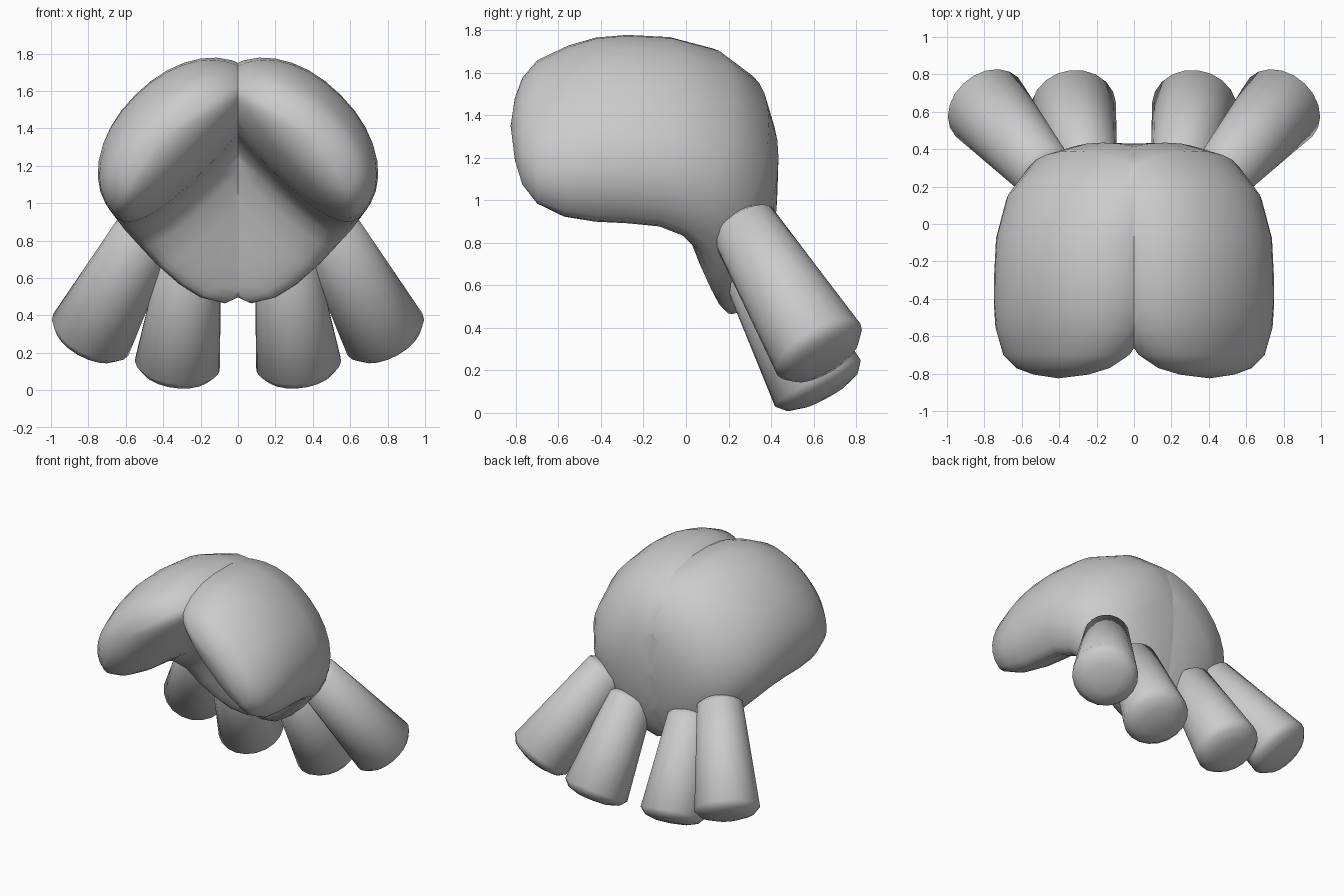
import bpy, bmesh
from math import sin, cos, pi, sqrt, copysign
from mathutils import Vector

if "Cube" in bpy.data.objects:
    bpy.data.objects.remove(bpy.data.objects["Cube"])


def loft(bm, rings, start, end):
    """Skin rings of equal size and close both ends on a pole."""
    vs = [[bm.verts.new(p) for p in r] for r in rings]
    n = len(vs[0])
    for a, b in zip(vs, vs[1:]):
        for i in range(n):
            bm.faces.new((a[i], a[(i + 1) % n], b[(i + 1) % n], b[i]))
    for ring, pole in ((vs[0], start), (vs[-1], end)):
        p = bm.verts.new(pole)
        for i in range(n):
            bm.faces.new((ring[i], ring[(i + 1) % n], p))
    bmesh.ops.recalc_face_normals(bm, faces=bm.faces[:])


def finish(bm, name):
    """Smooth shaded object mirrored over x = 0."""
    for f in bm.faces:
        f.smooth = True
    me = bpy.data.meshes.new(name)
    bm.to_mesh(me)
    bm.free()
    ob = bpy.data.objects.new(name, me)
    bpy.context.collection.objects.link(ob)
    mod = ob.modifiers.new("mirror", 'MIRROR')
    mod.use_mirror_merge = False
    return ob


# Body half: bent bean lying across a 45 degree diagonal, cut at the centre
def place(u, y, v):
    return Vector((0.1 + (u + v) / sqrt(2), y, 1.13 + (v - u) / sqrt(2)))


def signed_pow(c, e):
    return copysign(abs(c) ** e, c)


# inner y, inner v, outer y, outer v, half width, sideways shift
stations = [
    (-.805, .30, -.805, .44, .19, .06), (-.77, .24, -.77, .50, .32, .06),
    (-.70, .185, -.70, .55, .425, .05), (-.58, .125, -.54, .605, .495, .03),
    (-.43, .09, -.42, .63, .525, .01), (-.27, .075, -.28, .635, .535, 0),
    (-.14, .06, -.05, .615, .54, 0), (-.06, .02, .21, .51, .55, 0),
    (-.01, -.05, .39, .32, .555, 0), (.04, -.16, .435, .10, .56, 0),
    (.085, -.29, .43, -.13, .55, 0), (.125, -.40, .40, -.32, .52, 0),
    (.165, -.50, .35, -.47, .45, 0), (.20, -.55, .31, -.54, .30, 0),
]
rings = []
N = 32
for iy, iv, oy, ov, w, shift in stations:
    ring = []
    for k in range(N):
        a = 2 * pi * k / N
        c, s = cos(a), sin(a)
        # Rounder outside, squarer underside
        e = 0.95 if s > 0 else (0.8 if iv > -.1 else 0.6)
        u = w * signed_pow(c, e) + shift
        h = signed_pow(s, e)
        t = 0.3 + (0.7 * h if h > 0 else 0.3 * h)
        ring.append(place(u, iy + t * (oy - iy), iv + t * (ov - iv)))
    rings.append(ring)
bm = bmesh.new()
loft(bm, rings, place(.06, -.825, .37), place(0, .26, -.565))
bmesh.ops.bisect_plane(bm, geom=bm.verts[:] + bm.edges[:] + bm.faces[:],
                       plane_co=(0, 0, 0), plane_no=(1, 0, 0), clear_inner=True)
finish(bm, "body")


# Legs: flared round pegs with softly domed ends
def leg(name, top, foot):
    top, foot = Vector(top), Vector(foot)
    d = (foot - top).normalized()
    a = d.orthogonal().normalized()
    b = d.cross(a)
    length = (foot - top).length
    profile = [(-.035, .11), (0, .16), (length * .5, .195),
               (length - .01, .23), (length + .035, .19), (length + .06, .11)]
    n = 20
    rings = [[top + d * t + (a * cos(2 * pi * k / n) + b * sin(2 * pi * k / n)) * r
              for k in range(n)] for t, r in profile]
    bm = bmesh.new()
    loft(bm, rings, top - d * .045, foot + d * .067)
    finish(bm, name)


leg("outer_legs", (.475, .27, .88), (.79, .63, .29))
leg("inner_legs", (.25, .30, .74), (.325, .625, .13))
